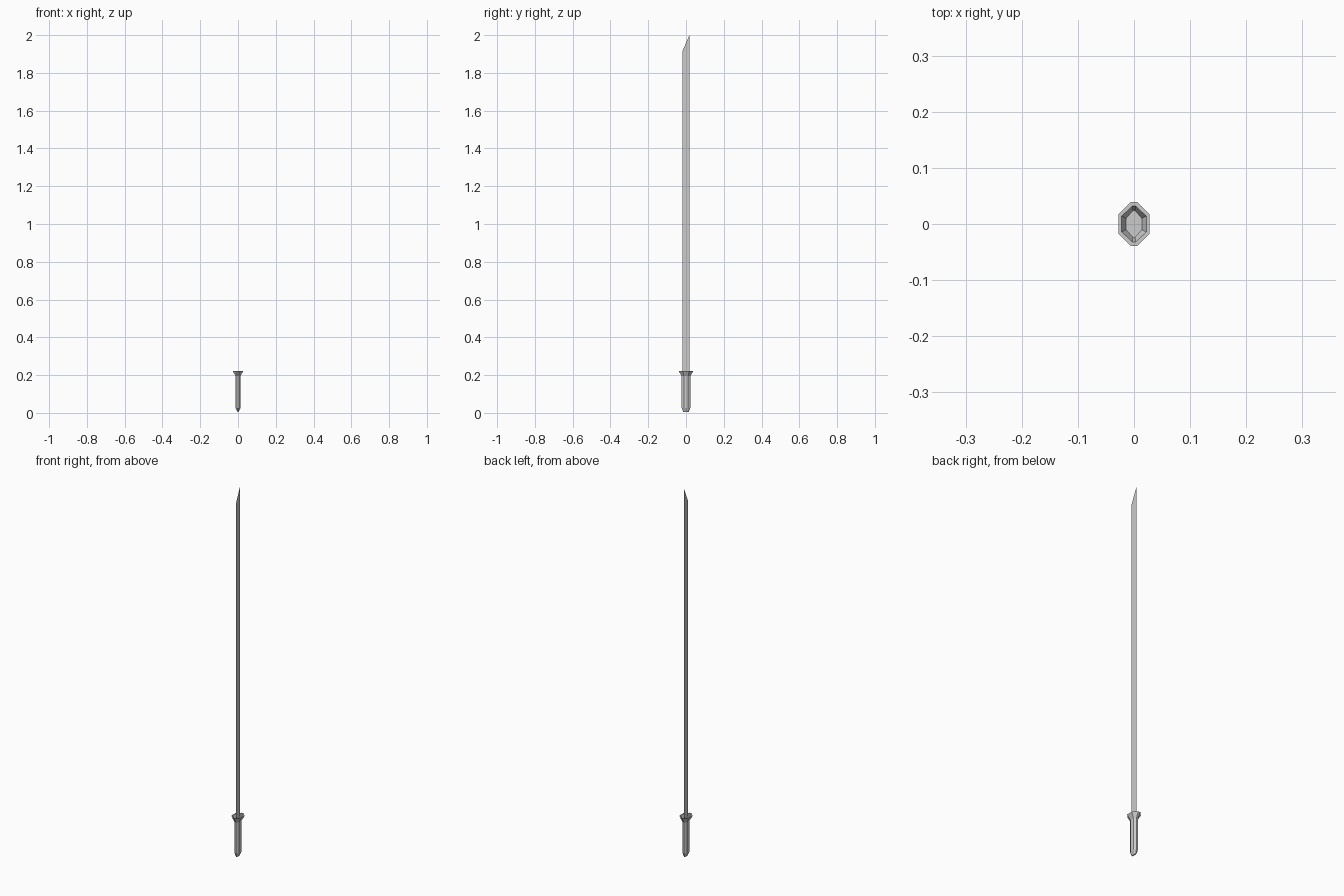
import bpy, bmesh

if "Cube" in bpy.data.objects:
    bpy.data.objects.remove(bpy.data.objects["Cube"])


def ring(hx, hy, fx, fy, z):
    """Eight-sided outline: half sizes hx, hy; flat ends fx (along x), fy (along y)."""
    return [(hx, -fy, z), (hx, fy, z), (fx, hy, z), (-fx, hy, z),
            (-hx, fy, z), (-hx, -fy, z), (-fx, -hy, z), (fx, -hy, z)]


def loft(name, sections):
    bm = bmesh.new()
    loops = [[bm.verts.new(p) for p in ring(*s)] for s in sections]
    for a, b in zip(loops, loops[1:]):
        for i in range(8):
            j = (i + 1) % 8
            bm.faces.new((a[i], a[j], b[j], b[i]))
    bm.faces.new(loops[0][::-1])
    bm.faces.new(loops[-1])
    mesh = bpy.data.meshes.new(name)
    bm.to_mesh(mesh)
    bm.free()
    obj = bpy.data.objects.new(name, mesh)
    bpy.context.collection.objects.link(obj)
    return obj


# Grip with a wedge-shaped butt, flaring to a guard with a recessed top
loft("grip_and_guard", [
    (0.003, 0.014, 0.002, 0.008, 0.004),
    (0.013, 0.023, 0.004, 0.011, 0.026),
    (0.013, 0.023, 0.004, 0.011, 0.195),
    (0.028, 0.039, 0.006, 0.017, 0.222),
    (0.022, 0.032, 0.003, 0.014, 0.222),
    (0.014, 0.024, 0.002, 0.010, 0.205),
])

# Paper-thin blade with a slanted tip
blade = bpy.data.meshes.new("blade")
outline = [(-0.019, 0.2), (0.018, 0.2), (0.018, 2.0), (-0.019, 1.915)]
blade.from_pydata([(0, y, z) for y, z in outline], [], [(0, 1, 2, 3)])
bpy.context.collection.objects.link(bpy.data.objects.new("blade", blade))
